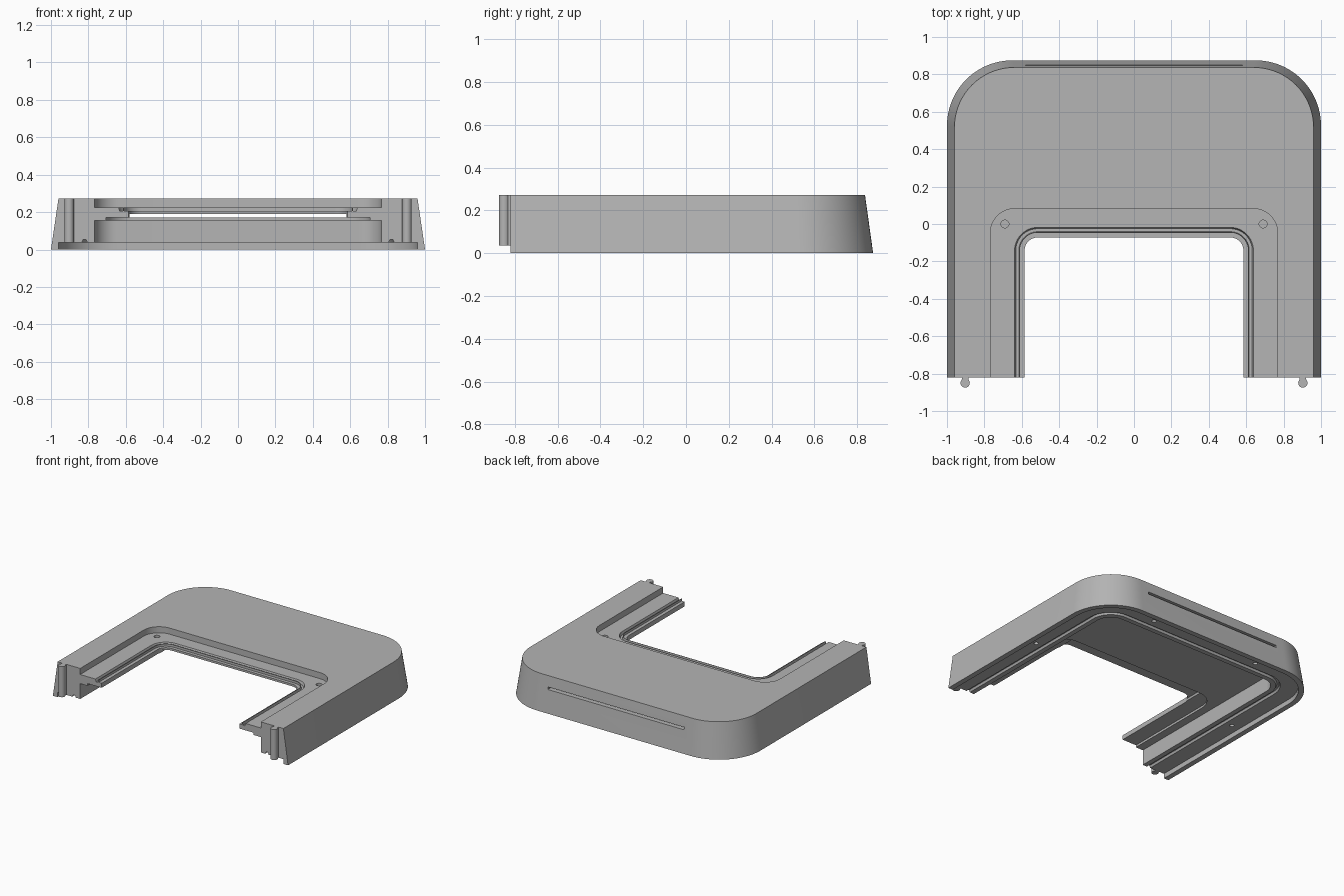
import bpy, bmesh, math
from mathutils import Matrix

cube = bpy.data.objects.get("Cube")
if cube:
    bpy.data.objects.remove(cube, do_unlink=True)

grey = bpy.data.materials.new("light grey plastic")
grey.use_nodes = True
grey.diffuse_color = (0.46, 0.46, 0.46, 1)
grey.node_tree.nodes["Principled BSDF"].inputs["Base Color"].default_value = grey.diffuse_color

TOP, FRONT, OPEN, BASE = 0.272, -0.82, -1.0, 0.037


def arch(half, back, radius, front=OPEN, steps=16):
    """Plan outline: straight front, two rounded corners at the back."""
    right = []
    for i in range(steps + 1):
        a = math.pi / 2 * i / steps
        right.append((half - radius + radius * math.cos(a),
                      back - radius + radius * math.sin(a)))
    right = [(half, front)] + right
    return right + [(-x, y) for x, y in reversed(right)]


def strip(outer, inner):
    """Plan outline of the U-shaped band between two arches."""
    return outer + inner[::-1]


def make_object(name, bm):
    bmesh.ops.recalc_face_normals(bm, faces=bm.faces)
    mesh = bpy.data.meshes.new(name)
    bm.to_mesh(mesh)
    bm.free()
    mesh.materials.append(grey)
    ob = bpy.data.objects.new(name, mesh)
    bpy.context.collection.objects.link(ob)
    return ob


def loft(name, low, high, z0, z1):
    """Solid between two outlines with matching point counts."""
    bm = bmesh.new()
    a = [bm.verts.new((x, y, z0)) for x, y in low]
    b = [bm.verts.new((x, y, z1)) for x, y in high]
    bm.faces.new(a[::-1])
    bm.faces.new(b)
    for i in range(len(a)):
        j = (i + 1) % len(a)
        bm.faces.new((a[i], a[j], b[j], b[i]))
    return make_object(name, bm)


def prism(name, outline, z0, z1):
    return loft(name, outline, outline, z0, z1)


def cylinder(name, x, y, radius, z0, z1):
    bm = bmesh.new()
    bmesh.ops.create_cone(bm, cap_ends=True, segments=24, radius1=radius, radius2=radius,
                          depth=z1 - z0, matrix=Matrix.Translation((x, y, (z0 + z1) / 2)))
    return make_object(name, bm)


def box(name, x0, x1, y0, y1, z0, z1):
    return prism(name, [(x0, y0), (x1, y0), (x1, y1), (x0, y1)], z0, z1)


def select(ob):
    bpy.ops.object.select_all(action='DESELECT')
    ob.select_set(True)
    bpy.context.view_layer.objects.active = ob


def cut(target, cutter):
    cutter.hide_render = True
    mod = target.modifiers.new("cut", 'BOOLEAN')
    mod.operation, mod.solver, mod.object = 'DIFFERENCE', 'EXACT', cutter
    select(target)
    bpy.ops.object.modifier_apply(modifier=mod.name)
    bpy.data.objects.remove(cutter, do_unlink=True)


# Tapered outer shell
body = loft("frame_body", arch(1.0, 0.875, 0.35, FRONT, 24),
            arch(0.96, 0.837, 0.32, FRONT, 24), 0, TOP)

# Underside: shallow base recess, deep cavity, raised step round the opening
cut(body, prism("base_recess", arch(0.96, 0.835, 0.31, steps=24), -0.1, BASE))
cut(body, prism("cavity", arch(0.768, 0.64, 0.12), -0.1, 0.155))
cut(body, prism("lip_underside", arch(0.705, 0.045, 0.15), -0.1, 0.172))

# Top: recessed ledge, lowered lip, and the opening itself
cut(body, prism("ledge_recess", arch(0.768, 0.082, 0.13), 0.225, 0.4))
cut(body, prism("lip_step", arch(0.61, -0.047, 0.095), 0.207, 0.4))
cut(body, prism("opening", arch(0.585, -0.072, 0.07), -0.1, 0.4))

# Seal grooves on the ledge and on the base rim
cut(body, loft("ledge_groove",
               strip(arch(0.632, -0.025, 0.117), arch(0.616, -0.041, 0.101)),
               strip(arch(0.642, -0.015, 0.127), arch(0.612, -0.045, 0.097)), 0.205, 0.235))
cut(body, loft("base_groove",
               strip(arch(0.84, 0.712, 0.19), arch(0.80, 0.672, 0.15)),
               strip(arch(0.828, 0.70, 0.178), arch(0.812, 0.684, 0.162)), 0.027, 0.053))

# Thin slot running from the back wall to the opening
cut(body, box("slot", -0.58, 0.58, -0.2, 1.0, 0.172, 0.191))

# Screw holes and front locating pins, mirrored left and right
for side, s in (("left", 1), ("right", -1)):
    cut(body, cylinder("ledge_hole", s * 0.69, 0.0, 0.021, 0.18, 0.3))
    cut(body, cylinder("side_hole", s * 0.89, 0.0, 0.016, -0.1, 0.1))
    cut(body, cylinder("back_hole", s * 0.46, 0.765, 0.016, -0.1, 0.1))
    x = s * 0.903
    pin = cylinder(side + "_pin", x, -0.85, 0.025, BASE, TOP)
    box(side + "_pin_neck", x - 0.017, x + 0.017, -0.842, FRONT, BASE, TOP)
    select(pin)
    bpy.ops.object.shade_smooth_by_angle(angle=math.radians(30))

select(body)
bpy.ops.object.shade_smooth_by_angle(angle=math.radians(25))
